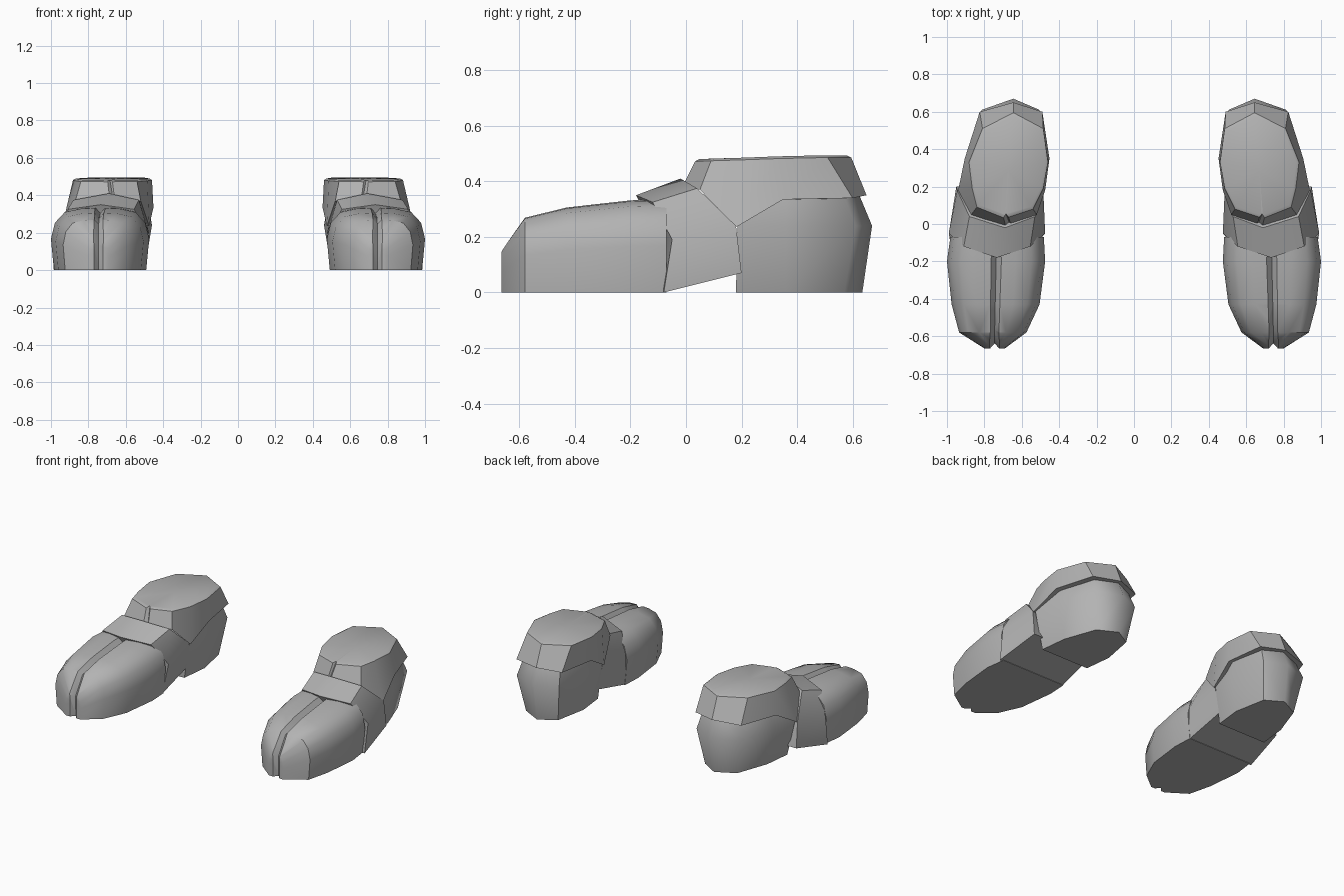
import bpy, bmesh, math
from mathutils import Vector

cube = bpy.data.objects.get("Cube")
if cube:
    bpy.data.objects.remove(cube, do_unlink=True)

grey = bpy.data.materials.new("boot grey")
grey.use_nodes = True
grey.diffuse_color = (0.45, 0.45, 0.45, 1)
grey.node_tree.nodes["Principled BSDF"].inputs["Base Color"].default_value = (0.45, 0.45, 0.45, 1)


def loft(name, rings, side):
    """Skin closed rings of points and close both ends with a fan."""
    bm = bmesh.new()
    loops = [[bm.verts.new((p[0] * side, p[1], p[2])) for p in ring] for ring in rings]
    n = len(loops[0])
    for a, b in zip(loops, loops[1:]):
        for i in range(n):
            j = (i + 1) % n
            bm.faces.new((a[i], a[j], b[j], b[i]))
    for loop in (loops[0], loops[-1]):
        mid = bm.verts.new(sum((v.co for v in loop), Vector()) / n)
        for i in range(n):
            bm.faces.new((loop[i], loop[(i + 1) % n], mid))
    bmesh.ops.recalc_face_normals(bm, faces=bm.faces)
    mesh = bpy.data.meshes.new(name)
    bm.to_mesh(mesh)
    bm.free()
    mesh.materials.append(grey)
    obj = bpy.data.objects.new(name, mesh)
    bpy.context.collection.objects.link(obj)
    return obj


def groove(obj, path, side, half=0.024, depth=0.028):
    """Cut a V groove along (x, y, z, normal angle in the yz plane)."""
    rings = []
    for x, y, z, angle in path:
        a = math.radians(angle)
        ny, nz = -math.cos(a), math.sin(a)
        rings.append([(x - 2 * half, y + ny * depth, z + nz * depth),
                      (x, y - ny * depth, z - nz * depth),
                      (x + 2 * half, y + ny * depth, z + nz * depth)])
    cutter = loft("groove_cutter", rings, side)
    cutter.hide_render = True
    mod = obj.modifiers.new("groove", "BOOLEAN")
    mod.operation, mod.solver, mod.object = "DIFFERENCE", "EXACT", cutter
    bpy.context.view_layer.objects.active = obj
    bpy.ops.object.modifier_apply(modifier=mod.name)
    bpy.data.objects.remove(cutter, do_unlink=True)


def arch(y, xl, xr, z):
    """Rounded toe cross-section."""
    w = xr - xl
    mid = xl + w * 0.5
    half = [(0.47, 0), (0.5, 0.5), (0.46, 0.76), (0.36, 0.93), (0.2, 0.985)]
    left = [(mid - w * u, y, z * v) for u, v in half]
    right = [(mid + w * u, y, z * v) for u, v in reversed(half)]
    return left + [(mid, y, z)] + right


def smooth(obj, angle):
    bpy.ops.object.select_all(action="DESELECT")
    obj.select_set(True)
    bpy.context.view_layer.objects.active = obj
    bpy.ops.object.shade_smooth_by_angle(angle=math.radians(angle))


# Strap edges, from the inner sole over the instep to the outer sole
strap_front = [(0.50, -0.08, 0), (0.475, -0.05, 0.19), (0.555, -0.12, 0.325), (0.735, -0.18, 0.35),
               (0.91, -0.12, 0.325), (0.99, -0.05, 0.19), (0.985, -0.08, 0)]
strap_back = [(0.51, 0.20, 0.07), (0.485, 0.18, 0.24), (0.53, 0.04, 0.375), (0.69, -0.02, 0.41),
              (0.88, 0.04, 0.375), (0.945, 0.18, 0.24), (0.95, 0.20, 0.07)]

# Heel outlines from sole to top
heel_sole = [(0.87, 0.18), (0.85, 0.36), (0.775, 0.57), (0.65, 0.635), (0.54, 0.57), (0.50, 0.36), (0.52, 0.18)]
heel_wide = [(0.93, 0.185), (0.895, 0.36), (0.815, 0.61), (0.645, 0.67), (0.505, 0.61), (0.46, 0.36), (0.485, 0.185)]
heel_top = [(0.87, 0.20), (0.86, 0.36), (0.79, 0.565), (0.645, 0.62), (0.525, 0.565), (0.48, 0.36), (0.52, 0.20)]

# Ankle cuff edges, starting at the front
cuff_low = [(0.69, -0.01, 0.385), (0.87, 0.05, 0.37), (0.94, 0.18, 0.235), (0.905, 0.35, 0.335),
            (0.825, 0.60, 0.34), (0.645, 0.65, 0.35), (0.49, 0.60, 0.34), (0.452, 0.35, 0.335),
            (0.475, 0.18, 0.235), (0.52, 0.05, 0.37)]
cuff_high = [(0.69, 0.03, 0.472), (0.84, 0.09, 0.474), (0.865, 0.19, 0.477), (0.882, 0.33, 0.482),
             (0.81, 0.51, 0.486), (0.645, 0.595, 0.486), (0.485, 0.51, 0.486), (0.46, 0.33, 0.482),
             (0.485, 0.19, 0.477), (0.54, 0.08, 0.474)]

for side, label in ((1, "left"), (-1, "right")):
    # Toe cap with a centre groove
    toe = loft(label + "_toe_cap", [
        arch(-0.665, 0.69, 0.80, 0.15), arch(-0.58, 0.575, 0.935, 0.27), arch(-0.43, 0.505, 0.975, 0.307),
        arch(-0.20, 0.475, 1.0, 0.333), arch(-0.07, 0.482, 0.982, 0.337)], side)
    groove(toe, [(0.745, -0.665, -0.05, 0), (0.745, -0.665, 0.14, 15), (0.745, -0.58, 0.27, 60),
                 (0.742, -0.43, 0.305, 80), (0.735, -0.12, 0.335, 85)], side)
    # Instep strap
    strap = loft(label + "_strap", [strap_front, strap_back], side)
    # Heel block
    heel = loft(label + "_heel", [[(x, y, z) for x, y in ring] for ring, z in
                                  ((heel_sole, 0), (heel_wide, 0.24), (heel_top, 0.36))], side)
    # Ankle cuff with a bevelled rim and a short front groove
    rim = [(0.67 + (x - 0.67) * 0.93, 0.31 + (y - 0.31) * 0.94, z + 0.008) for x, y, z in cuff_high]
    cuff = loft(label + "_ankle_cuff", [cuff_low, cuff_high, rim], side)
    groove(cuff, [(0.66, -0.03, 0.34, 20), (0.69, 0.05, 0.52, 20)], side, 0.018, 0.02)
    for part, angle in ((toe, 42), (strap, 45), (heel, 50), (cuff, 35)):
        smooth(part, angle)
